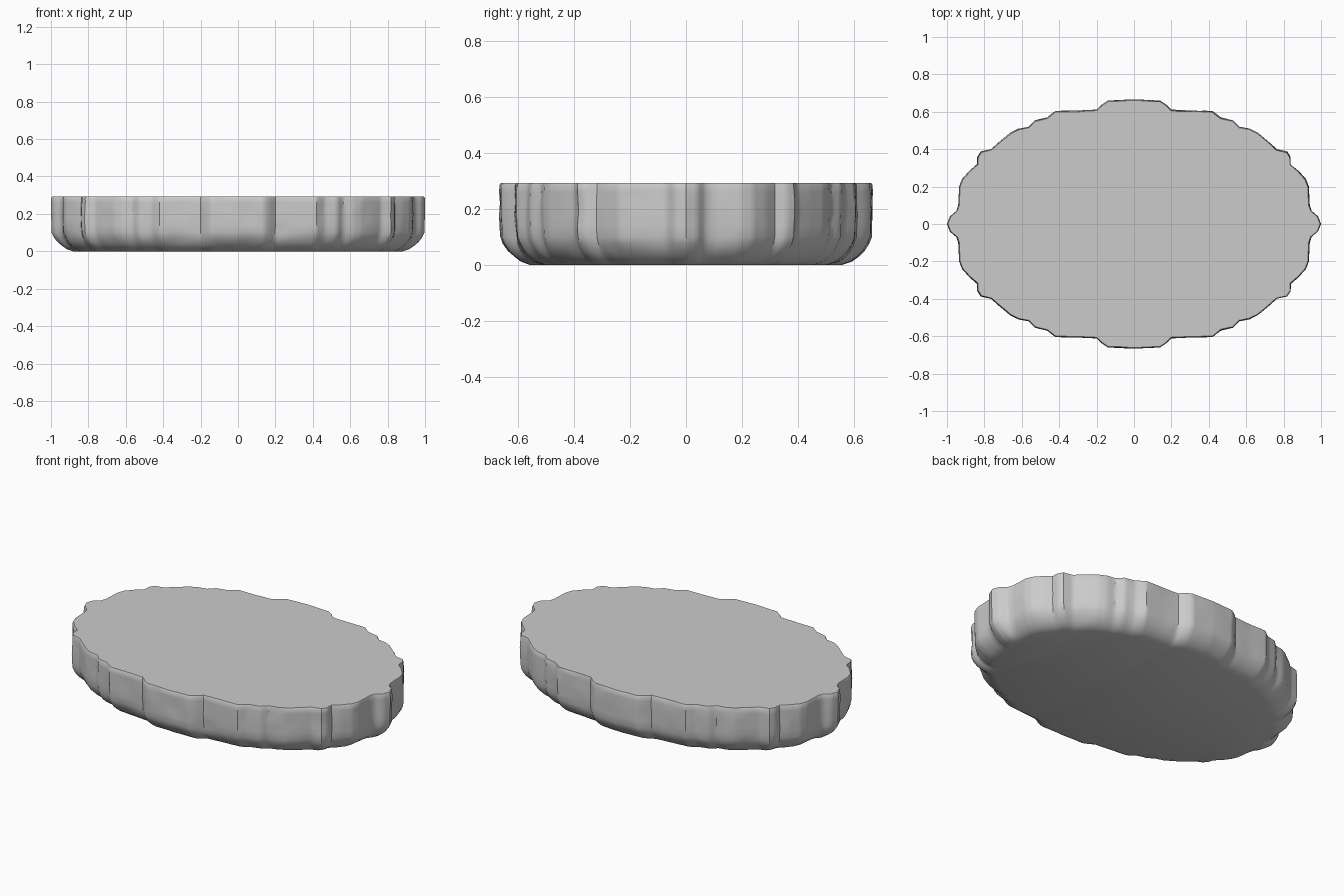
import bpy, bmesh, math
from mathutils import Vector, noise

cube = bpy.data.objects.get("Cube")
if cube:
    bpy.data.objects.remove(cube)

grey = bpy.data.materials.new("stone grey")
grey.use_nodes = True
colour = (0.6, 0.6, 0.6, 1)
grey.diffuse_color = colour
grey.node_tree.nodes["Principled BSDF"].inputs["Base Color"].default_value = colour

# Scalloped rim: one quarter, mirrored to all four
quarter = [(1, 0), (.985, .04), (.95, .07), (.94, .1), (.935, .2), (.92, .24),
           (.88, .285), (.84, .32), (.838, .36), (.82, .388), (.765, .4),
           (.72, .44), (.66, .49), (.62, .51), (.565, .52), (.53, .555),
           (.465, .57), (.42, .605), (.3, .607), (.2, .612), (.17, .64),
           (.14, .66), (0, .667)]
half = quarter + [(-x, y) for x, y in quarter[-2::-1]]
outline = [Vector((x, y)) for x, y in half + [(x, -y) for x, y in half[-2:0:-1]]]


def resample(points, spacing):
    """Closed outline with evenly spaced points."""
    result = []
    for a, b in zip(points, points[1:] + points[:1]):
        n = max(1, round((b - a).length / spacing))
        result += [a.lerp(b, i / n) for i in range(n)]
    return result


rim = resample(outline, 0.016)

# Side section: height, inset, share of a plain oval
section = [(0, .095, .45), (.012, .062, .4), (.03, .04, .3), (.05, .023, .2),
           (.075, .01, .1), (.1, .003, 0), (.14, .001, 0), (.18, 0, 0),
           (.22, 0, 0), (.26, 0, 0), (.284, .001, 0), (.293, .006, 0)]

bm = bmesh.new()
rings = []
for level, (z, inset, oval) in enumerate(section):
    ring = []
    for p in rim:
        t = math.atan2(p.y / .65, p.x / .97)
        p2 = p.lerp(Vector((.95 * math.cos(t), .635 * math.sin(t))), oval)
        normal = Vector((p.x / .94, p.y / .42)).normalized()
        bump = noise.noise(Vector((p.x * 9, p.y * 9, z * 16))) * .008
        if level == len(section) - 1:
            bump *= .4
        p2 = p2 - normal * (inset + max(0, bump))
        ring.append(bm.verts.new((p2.x, p2.y, z)))
    rings.append(ring)

count = len(rim)
for low, high in zip(rings, rings[1:]):
    for i in range(count):
        j = (i + 1) % count
        bm.faces.new((low[i], low[j], high[j], high[i])).smooth = True

# Flat base and top
bm.faces.new(list(reversed(rings[0])))
bm.faces.new(rings[-1])
bmesh.ops.recalc_face_normals(bm, faces=bm.faces)

mesh = bpy.data.meshes.new("scalloped_slab")
bm.to_mesh(mesh)
bm.free()
slab = bpy.data.objects.new("scalloped_slab", mesh)
bpy.context.collection.objects.link(slab)
mesh.materials.append(grey)

bpy.ops.object.select_all(action="DESELECT")
slab.select_set(True)
bpy.context.view_layer.objects.active = slab
bpy.ops.object.shade_smooth_by_angle(angle=math.radians(35))
